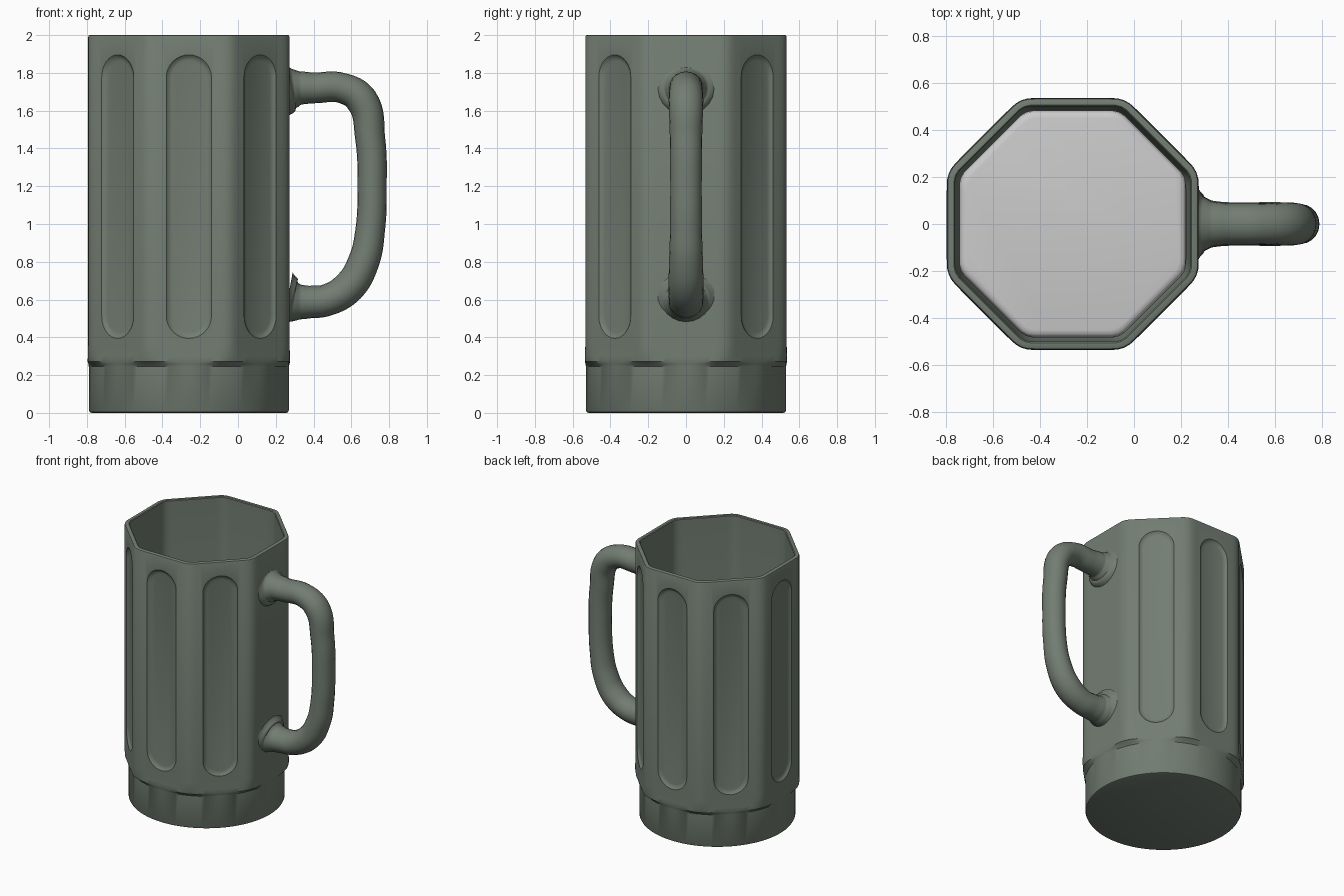
import bpy, bmesh, math
from math import pi, sin, cos, tan, atan, sqrt

if "Cube" in bpy.data.objects:
    bpy.data.objects.remove(bpy.data.objects["Cube"])

CX = -0.26      # axis of the mug
SEG = 128


def material(name, rgb):
    m = bpy.data.materials.new(name)
    m.diffuse_color = (*rgb, 1)
    m.use_nodes = True
    m.node_tree.nodes["Principled BSDF"].inputs["Base Color"].default_value = m.diffuse_color
    return m


def new_object(name, bm, mat=None):
    bmesh.ops.recalc_face_normals(bm, faces=bm.faces)
    me = bpy.data.meshes.new(name)
    bm.to_mesh(me)
    bm.free()
    ob = bpy.data.objects.new(name, me)
    bpy.context.collection.objects.link(ob)
    if mat:
        me.materials.append(mat)
    return ob


def select(ob):
    bpy.ops.object.select_all(action='DESELECT')
    ob.select_set(True)
    bpy.context.view_layer.objects.active = ob


def oct_radius(theta, a, rc):
    """Polar radius of a rounded octagon with apothem a, corner radius rc."""
    h = pi / 8
    t = abs((theta + h) % (2 * h) - h)
    if t <= atan((a - rc) * tan(h) / a):
        return a / cos(t)
    d, p = (a - rc) / cos(h), h - t
    return d * cos(p) + sqrt(rc * rc - (d * sin(p)) ** 2)


def loft(bm, rings):
    """Bridge rings of points and cap both ends."""
    loops = [[bm.verts.new(p) for p in r] for r in rings]
    n = len(loops[0])
    for a, b in zip(loops, loops[1:]):
        for i in range(n):
            j = (i + 1) % n
            bm.faces.new((a[i], a[j], b[j], b[i]))
    bm.faces.new(loops[0][::-1])
    bm.faces.new(loops[-1])


def ring(z, size, corner=None):
    """Circle, or rounded octagon when a corner radius is given."""
    pts = []
    for i in range(SEG):
        t = 2 * pi * i / SEG
        r = size if corner is None else oct_radius(t, size, corner)
        pts.append((CX + r * cos(t), r * sin(t), z))
    return pts


green = material("green_glass", (0.17, 0.205, 0.17))

# Mug body: round foot, octagonal outside, rim, octagonal inside
profile = [(0, 0.515), (0.004, 0.525), (0.014, 0.53), (0.245, 0.53),
           (0.258, 0.532, 0.40), (0.272, 0.536, 0.22), (0.30, 0.535, 0.12),
           (0.36, 0.533, 0.10), (1.99, 0.533, 0.10), (1.997, 0.530, 0.10),
           (2.0, 0.525, 0.10), (2.0, 0.505, 0.08), (1.995, 0.50, 0.08),
           (0.27, 0.487, 0.08), (0.23, 0.475, 0.08), (0.215, 0.44, 0.08)]
bm = bmesh.new()
loft(bm, [ring(*p) for p in profile])
mug = new_object("mug_body", bm, green)

# Round-ended flutes cut into every side except the handle side
bm = bmesh.new()
for k in range(1, 8):
    ang = k * pi / 4
    rings = []
    for dist, r in ((0.56, 0.126), (0.535, 0.122), (0.527, 0.113),
                    (0.520, 0.103), (0.517, 0.090)):
        pts = []
        for i in range(34):
            end = i // 17
            t = pi * end + pi * (i % 17) / 16
            u = r * cos(t)
            z = (1.776 if end == 0 else 0.514) + r * sin(t)
            pts.append((CX + dist * cos(ang) - u * sin(ang),
                        dist * sin(ang) + u * cos(ang), z))
        rings.append(pts)
    loft(bm, rings)
cutter = new_object("flute_cutter", bm, green)
cutter.hide_render = True
select(mug)
mod = mug.modifiers.new("flutes", 'BOOLEAN')
mod.object, mod.operation, mod.solver = cutter, 'DIFFERENCE', 'EXACT'
bpy.ops.object.modifier_apply(modifier=mod.name)
bpy.data.objects.remove(cutter)
bpy.ops.object.shade_smooth_by_angle(angle=math.radians(35))

# Handle: swept tube flaring where it meets the body (x, z, radius)
path = [(0.262, 1.715, 0.150), (0.278, 1.715, 0.132), (0.295, 1.717, 0.105),
        (0.33, 1.72, 0.088), (0.40, 1.72, 0.081), (0.55, 1.72, 0.080),
        (0.655, 1.655, 0.085), (0.70, 1.45, 0.079), (0.71, 1.20, 0.077),
        (0.70, 0.97, 0.078), (0.665, 0.80, 0.083), (0.585, 0.665, 0.087),
        (0.47, 0.597, 0.084), (0.38, 0.587, 0.086), (0.33, 0.587, 0.092),
        (0.295, 0.590, 0.108), (0.278, 0.594, 0.130), (0.262, 0.597, 0.150)]
cu = bpy.data.curves.new("handle", 'CURVE')
cu.dimensions = '3D'
cu.bevel_depth = 1.0
cu.bevel_resolution = 8
cu.resolution_u = 8
cu.use_fill_caps = True
sp = cu.splines.new('BEZIER')
sp.bezier_points.add(len(path) - 1)
for p, (x, z, r) in zip(sp.bezier_points, path):
    p.co = (x, 0, z)
    p.radius = r
    p.handle_left_type = p.handle_right_type = 'AUTO'
handle = bpy.data.objects.new("handle", cu)
bpy.context.collection.objects.link(handle)
cu.materials.append(green)
handle.scale.y = 1.08
select(handle)
bpy.ops.object.convert(target='MESH')
bpy.ops.object.shade_smooth_by_angle(angle=math.radians(40))

# Drink: plain grey fill with a softened top edge
bm = bmesh.new()
loft(bm, [ring(z, a, 0.08) for z, a in
          ((0.22, 0.43), (0.24, 0.465), (0.28, 0.477), (1.36, 0.482),
           (1.385, 0.478), (1.396, 0.468), (1.40, 0.45))])
drink = new_object("drink", bm)
select(drink)
bpy.ops.object.shade_smooth_by_angle(angle=math.radians(40))
